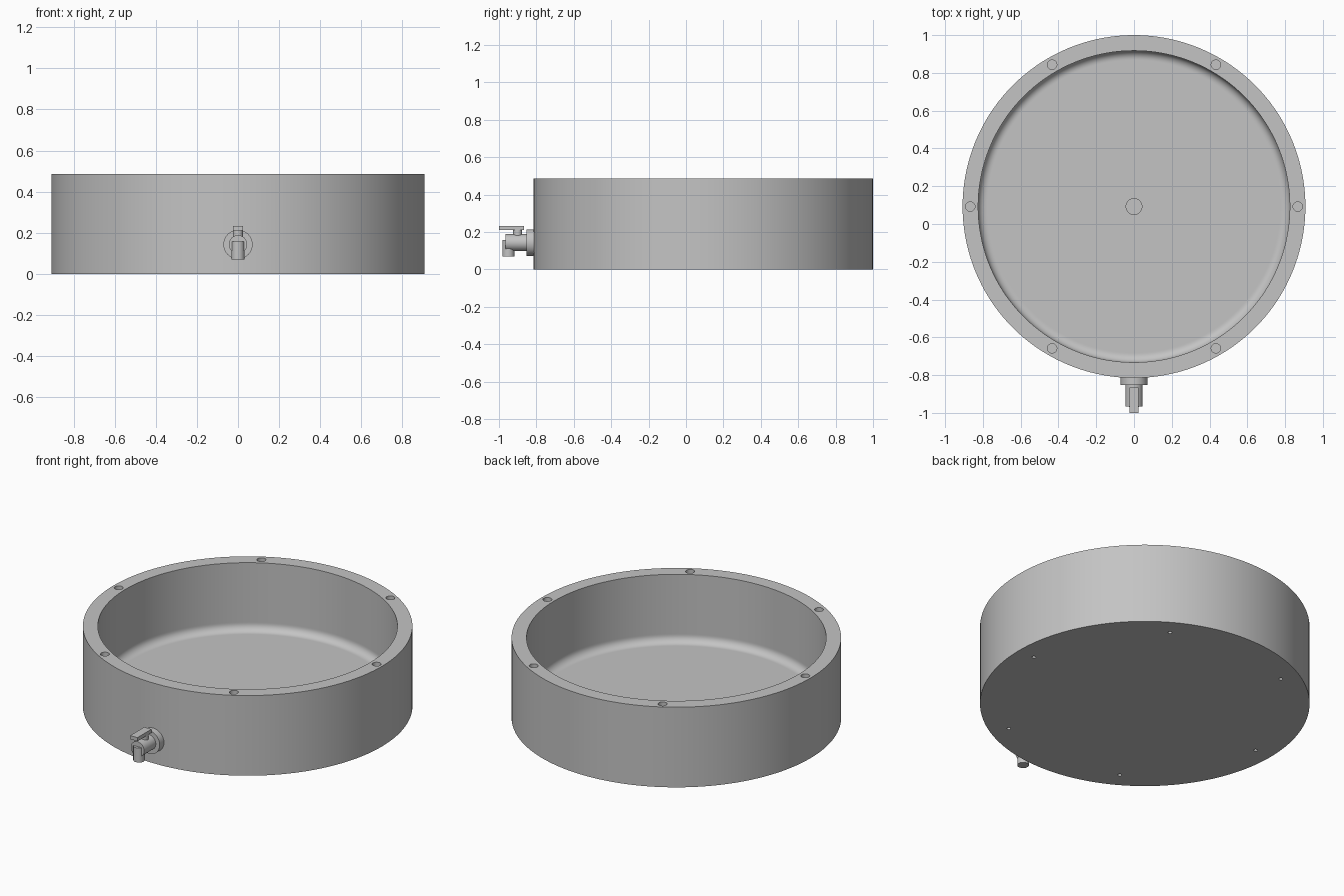
import bpy, bmesh
from math import pi, sin, cos, radians
from mathutils import Matrix, Vector

cube = bpy.data.objects.get("Cube")
if cube:
    bpy.data.objects.remove(cube, do_unlink=True)

CENTRE_Y = 0.0925
HEIGHT = 0.487
TAP_Z = 0.143

grey = bpy.data.materials.new("plain grey")
grey.use_nodes = True
colour = (0.55, 0.55, 0.55, 1)
grey.diffuse_color = colour
grey.node_tree.nodes["Principled BSDF"].inputs["Base Color"].default_value = colour


def finish(name, bm, location=(0, 0, 0)):
    bmesh.ops.recalc_face_normals(bm, faces=bm.faces[:])
    mesh = bpy.data.meshes.new(name)
    bm.to_mesh(mesh)
    bm.free()
    obj = bpy.data.objects.new(name, mesh)
    obj.location = location
    mesh.materials.append(grey)
    bpy.context.collection.objects.link(obj)
    return obj


def smooth(obj):
    bpy.ops.object.select_all(action='DESELECT')
    obj.select_set(True)
    bpy.context.view_layer.objects.active = obj
    bpy.ops.object.shade_smooth_by_angle(angle=radians(30))


def lathe(name, profile, steps, location):
    """Turn an (radius, height) outline round the z axis."""
    bm = bmesh.new()
    verts = [bm.verts.new((r, 0, z)) for r, z in profile]
    edges = [bm.edges.new(pair) for pair in zip(verts, verts[1:])]
    bmesh.ops.spin(bm, geom=verts + edges, cent=(0, 0, 0), axis=(0, 0, 1),
                   angle=2 * pi, steps=steps)
    bmesh.ops.remove_doubles(bm, verts=bm.verts[:], dist=0.0001)
    return finish(name, bm, location)


def add_cylinder(bm, start, end, radius, segments=32):
    start, end = Vector(start), Vector(end)
    axis = end - start
    turn = axis.to_track_quat('Z', 'Y').to_matrix().to_4x4()
    bmesh.ops.create_cone(bm, cap_ends=True, segments=segments, radius1=radius,
                          radius2=radius, depth=axis.length,
                          matrix=Matrix.Translation((start + end) / 2) @ turn)


def cylinder(name, start, end, radius):
    bm = bmesh.new()
    add_cylinder(bm, start, end, radius)
    obj = finish(name, bm)
    smooth(obj)
    return obj


# Basin: outer wall, flat rim, inner wall, rounded floor corner, centre recess
outer, inner, floor, fillet, recess = 0.9075, 0.825, 0.075, 0.045, 0.042
profile = [(0, 0), (outer, 0), (outer, HEIGHT), (inner, HEIGHT),
           (inner, floor + fillet + 0.006)]
for i in range(9):
    a = i / 8 * pi / 2
    profile.append((inner - fillet + fillet * cos(a), floor + fillet - fillet * sin(a)))
profile += [(inner - fillet - 0.006, floor), (recess, floor),
            (recess, floor - 0.03), (0, floor - 0.03)]
basin = lathe("basin", profile, 144, (0, CENTRE_Y, 0))

# Six bolt holes in the rim, six small screw holes underneath
bm = bmesh.new()
for i in range(6):
    c, s = cos(i * pi / 3), sin(i * pi / 3)
    for ring, radius, low, high in ((0.867, 0.025, HEIGHT - 0.1, HEIGHT + 0.05),
                                    (0.797, 0.011, -0.05, 0.03)):
        x, y = ring * c, CENTRE_Y + ring * s
        add_cylinder(bm, (x, y, low), (x, y, high), radius, 24)
cutter = finish("hole_cutter", bm)
cutter.hide_render = True
cut = basin.modifiers.new("holes", 'BOOLEAN')
cut.operation = 'DIFFERENCE'
cut.solver = 'EXACT'
cut.object = cutter
bpy.context.view_layer.objects.active = basin
bpy.ops.object.modifier_apply(modifier=cut.name)
bpy.data.objects.remove(cutter, do_unlink=True)
smooth(basin)

# Tap on the front wall
cylinder("tap_flange", (0, -0.80, TAP_Z), (0, -0.853, TAP_Z), 0.071)
cylinder("tap_body", (0, -0.85, TAP_Z), (0, -0.965, TAP_Z), 0.045)
cylinder("tap_spout", (0, -0.95, 0.07), (0, -0.95, 0.158), 0.032)
cylinder("tap_stem", (0, -0.90, TAP_Z), (0, -0.90, 0.212), 0.024)

# Flat lever handle
bm = bmesh.new()
bmesh.ops.create_cube(bm, size=1, matrix=Matrix.Diagonal((0.048, 0.135, 0.022, 1)))
finish("tap_handle", bm, (0, -0.9325, 0.221))
